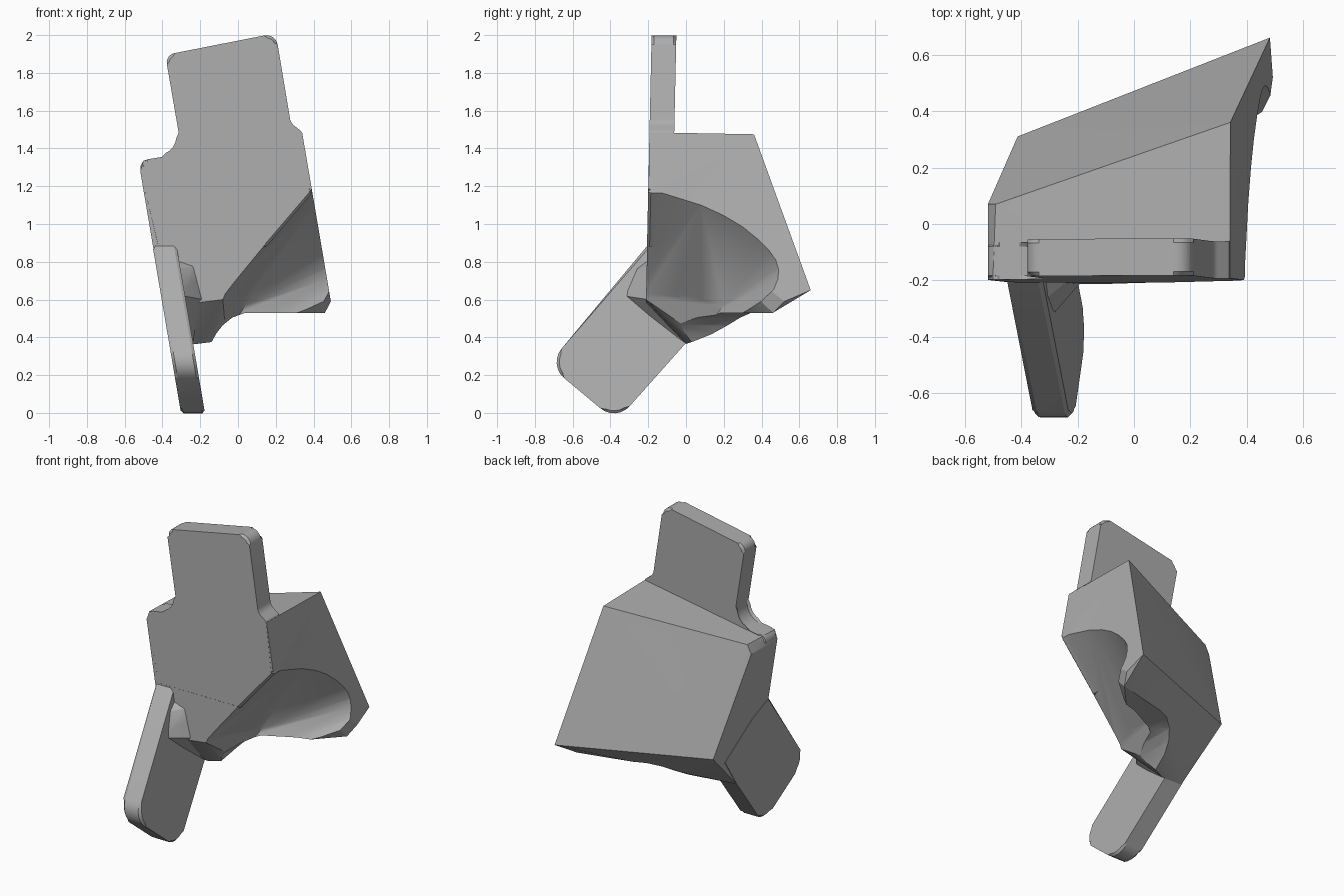
import bpy, bmesh, math
from mathutils import Vector

if "Cube" in bpy.data.objects:
    bpy.data.objects.remove(bpy.data.objects["Cube"])

grey = bpy.data.materials.new("grey")
grey.diffuse_color = (0.42, 0.42, 0.42, 1)
grey.use_nodes = True
grey.node_tree.nodes["Principled BSDF"].inputs["Base Color"].default_value = grey.diffuse_color

SLOPE = 0.17                          # sideways lean of the bracket
B = Vector((0, 0.77, -0.63))          # direction square to the lower face


def left(y, z, d=0.0):                # point on the left side plane
    return (-0.30 - SLOPE * z + d, y, z)


def right(y, z, d=0.0):               # point on the right side plane
    return (0.592 - SLOPE * z + d, y, z)


def front(x, z, d=0.0):               # point on the front face
    return (x, -0.225 + 0.022 * z + d, z)


def finish(name, bm):
    bmesh.ops.recalc_face_normals(bm, faces=bm.faces)
    me = bpy.data.meshes.new(name)
    bm.to_mesh(me)
    bm.free()
    me.materials.append(grey)
    ob = bpy.data.objects.new(name, me)
    bpy.context.collection.objects.link(ob)
    return ob


def hull(name, pts):
    bm = bmesh.new()
    vs = [bm.verts.new(p) for p in pts]
    res = bmesh.ops.convex_hull(bm, input=vs)
    junk = {g for g in res["geom_interior"] + res["geom_unused"] if isinstance(g, bmesh.types.BMVert)}
    bmesh.ops.delete(bm, geom=list(junk), context='VERTS')
    bmesh.ops.dissolve_limit(bm, angle_limit=math.radians(0.5), verts=bm.verts, edges=bm.edges)
    bmesh.ops.triangulate(bm, faces=bm.faces)
    return finish(name, bm)


def slab(name, a, b, bevel=0.0):
    """Solid between two matching outlines, with chamfered rims."""
    bm = bmesh.new()
    va = [bm.verts.new(p) for p in a]
    vb = [bm.verts.new(p) for p in b]
    caps = [bm.faces.new(va), bm.faces.new(vb[::-1])]
    n = len(a)
    for i in range(n):
        j = (i + 1) % n
        bm.faces.new((va[j], va[i], vb[i], vb[j]))
    if bevel:
        rim = list({e for f in caps for e in f.edges})
        bmesh.ops.bevel(bm, geom=rim, offset=bevel, segments=1, affect='EDGES')
    return finish(name, bm)


def rounded(corners, steps=6):
    """Outline with rounded corners from (u, v, radius)."""
    out = []
    n = len(corners)
    for i, (u, v, r) in enumerate(corners):
        p = Vector((u, v))
        if r == 0:
            out.append(p)
            continue
        d1 = (Vector(corners[i - 1][:2]) - p).normalized()
        d2 = (Vector(corners[(i + 1) % n][:2]) - p).normalized()
        half = d1.angle(d2) / 2
        c = p + (d1 + d2).normalized() * (r / math.sin(half))
        s = p + d1 * (r / math.tan(half)) - c
        e = p + d2 * (r / math.tan(half)) - c
        ang = s.angle_signed(e)
        for k in range(steps + 1):
            a = -ang * k / steps
            out.append(c + Vector((s.x * math.cos(a) - s.y * math.sin(a),
                                   s.x * math.sin(a) + s.y * math.cos(a))))
    return out


def rod(name, centre, axis, r, length):
    bm = bmesh.new()
    bmesh.ops.create_cone(bm, cap_ends=True, segments=32, radius1=r, radius2=r, depth=length)
    q = Vector(axis).to_track_quat('Z', 'Y')
    for v in bm.verts:
        v.co = q @ v.co + Vector(centre)
    return finish(name, bm)


def combine(target, tool, op):
    m = target.modifiers.new(op.lower(), 'BOOLEAN')
    m.operation, m.solver, m.object = op, 'EXACT', tool
    bpy.context.view_layer.objects.active = target
    bpy.ops.object.modifier_apply(modifier=m.name)
    bpy.data.objects.remove(tool)


# Main block: leaning sides, slanted back, tilted underside
body = hull("bracket", [
    left(-0.198, 1.28), left(0.07, 1.28), (-0.50, -0.196, 1.335), (-0.49, 0.07, 1.335),
    (-0.37, 0.07, 1.355), right(-0.192, 1.485), right(0.36, 1.475), right(-0.199, 1.17),
    right(0.66, 0.65), (-0.27, 0.335, 0.65), left(0.31, 0.66), (0.48, 0.57, 0.65),
    right(0.52, 0.59), (0.46, 0.46, 0.53), (0.04, 0.24, 0.53),
    left(0.0, 0.37), (-0.14, 0.03, 0.375), (-0.22, 0.0, 0.365),
    front(-0.08, 0.60), front(-0.24, 0.58), left(-0.21, 0.59), left(-0.206, 0.87)])

# Scooped pocket on the lower right
rim = [(-0.199, 1.17), (-0.05, 1.14), (0.08, 1.10), (0.20, 1.045), (0.30, 0.985), (0.38, 0.92),
       (0.44, 0.86), (0.475, 0.81), (0.49, 0.76), (0.487, 0.71), (0.465, 0.655), (0.40, 0.58)]
edge = [Vector(front(-0.08, 0.60)), Vector(front(0.15, 0.88)), Vector(right(-0.199, 1.17))]
pocket = hull("pocket_cutter",
              [right(y, z, 0.02) for y, z in rim] + [right(y, z) for y, z in rim]
              + [p - B * 0.06 for p in edge] + edge
              + [(0.15, 0.22, 0.585), (0.04, 0.20, 0.57), (-0.08, 0.05, 0.38), (0.75, 0.0, 0.1)])
combine(body, pocket, 'DIFFERENCE')

# Curved relief under the block
relief = [(-0.14, 0.2), (-0.14, 0.375), (-0.115, 0.42), (-0.08, 0.465), (-0.03, 0.505),
          (0.04, 0.53), (0.9, 0.53), (0.9, 0.2)]
combine(body, slab("relief_cutter", [(x, -0.6, z) for x, z in relief],
                   [(x, 0.9, z) for x, z in relief]), 'DIFFERENCE')

# Upright mounting plate with a stepped shoulder
plate = rounded([(-0.385, 1.895, 0.05), (0.20, 2.01, 0.06), (0.279, 1.535, 0.06), (0.337, 1.49, 0.02),
                 (0.394, 1.165, 0), (0.15, 0.88, 0), (-0.435, 0.88, 0), (-0.527, 1.335, 0.05),
                 (-0.295, 1.372, 0.11)])
combine(body, slab("plate", [front(p.x, p.y, -0.001) for p in plate],
                   [front(p.x, p.y, 0.13) for p in plate], 0.014), 'UNION')

# Angled leg
leg = rounded([(-0.205, 0.885, 0), (-0.73, 0.255, 0.11), (-0.37, -0.045, 0.11), (0.0, 0.37, 0),
               (0.19, 0.585, 0), (-0.05, 0.80, 0)])
combine(body, slab("leg", [left(p.x, p.y, -0.002) for p in leg],
                   [left(p.x, p.y, 0.125) for p in leg], 0.014), 'UNION')

# Sloped web joining the leg and the block
combine(body, hull("web", [
    left(-0.19, 0.82, 0.11), left(-0.27, 0.76, 0.11), left(-0.33, 0.62, 0.11), left(-0.19, 0.50, 0.11),
    left(-0.01, 0.36, 0.11), left(-0.24, 0.70, 0.15), left(-0.26, 0.60, 0.155), left(-0.2, 0.78, 0.2),
    left(-0.2, 0.60, 0.22), left(0.03, 0.40, 0.18), left(0.1, 0.6, 0.11)]), 'UNION')

# Bolt holes
for x, z in ((-0.23, 1.80), (0.14, 1.595), (0.025, 1.30)):
    combine(body, rod("hole_cutter", (x, 0.1, z), (0, 1, 0), 0.052, 1.4), 'DIFFERENCE')
combine(body, rod("hole_cutter", Vector((-0.035, -0.2, 0.82)) + B * 0.25, B, 0.057, 1.0), 'DIFFERENCE')
combine(body, rod("hole_cutter", left(-0.41, 0.135, 0.06), (1, 0, SLOPE), 0.052, 0.4), 'DIFFERENCE')

body.select_set(True)
bpy.context.view_layer.objects.active = body
bpy.ops.object.shade_smooth_by_angle(angle=math.radians(24))
